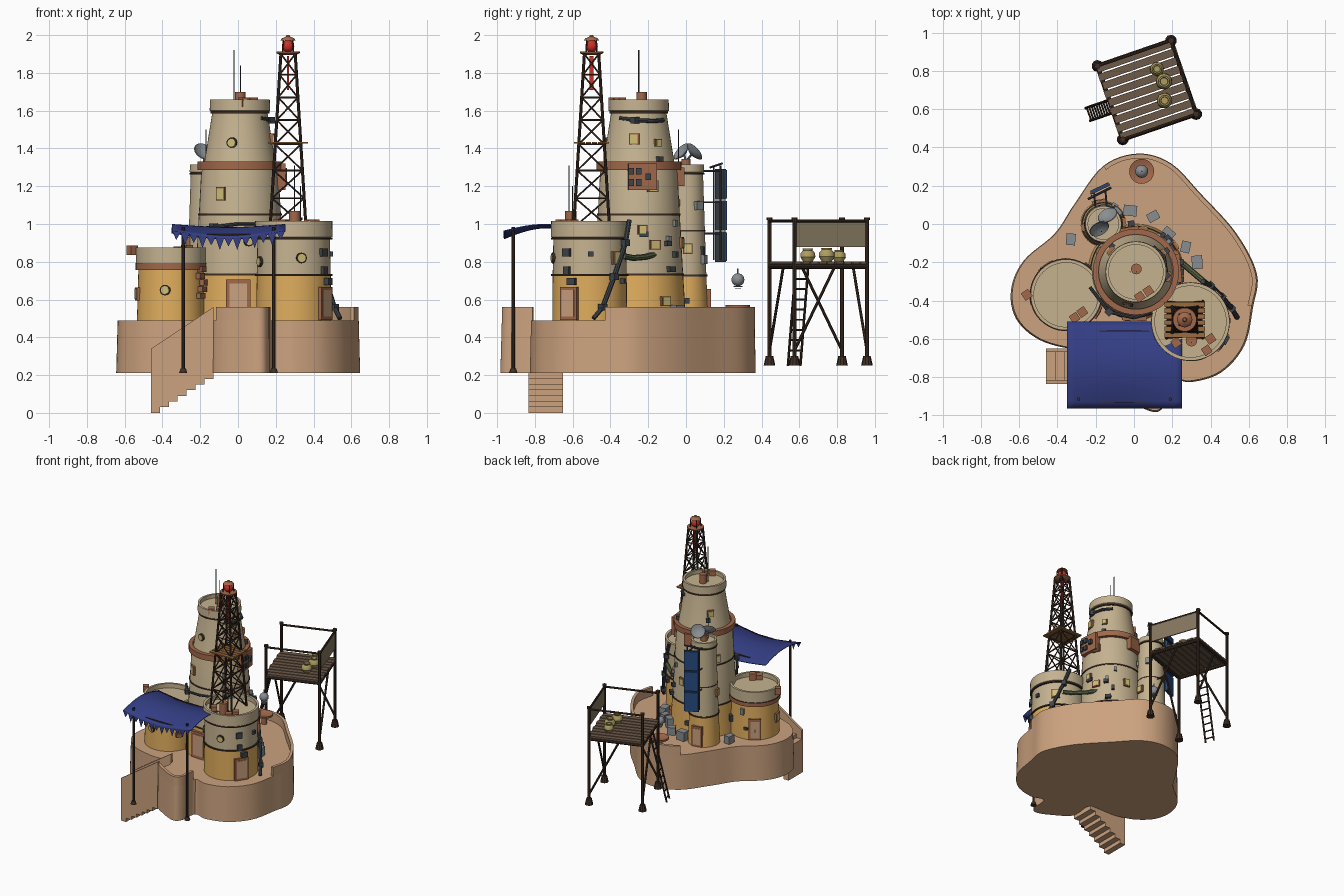
import bpy, bmesh, random
from math import sin, cos, pi, radians, atan2
from mathutils import Vector as V, Matrix as M

if "Cube" in bpy.data.objects:
    bpy.data.objects.remove(bpy.data.objects["Cube"])
random.seed(4)
COL = dict(tan=(.56, .45, .28), clay=(.60, .36, .21), ochre=(.75, .42, .11), rust=(.36, .14, .07),
           dark=(.05, .028, .018), wood=(.15, .10, .065), plank=(.32, .15, .05), blue=(.035, .05, .24),
           panel=(.02, .07, .22), grey=(.25, .27, .28), steel=(.05, .06, .07), yellow=(.62, .52, .18),
           red=(.6, .03, .02), olive=(.42, .34, .12), green=(.10, .13, .06), canvas=(.24, .19, .12))
MATS = {}

def obj(name, bm, col, angle=35):
    bmesh.ops.remove_doubles(bm, verts=bm.verts, dist=1e-5)
    bmesh.ops.recalc_face_normals(bm, faces=bm.faces)
    me = bpy.data.meshes.new(name)
    bm.to_mesh(me); bm.free()
    if col not in MATS:
        MATS[col] = bpy.data.materials.new(col)
        MATS[col].diffuse_color = (*COL[col], 1)
    me.materials.append(MATS[col])
    me.shade_smooth()
    me.set_sharp_from_angle(angle=radians(angle))
    o = bpy.data.objects.new(name, me)
    bpy.context.collection.objects.link(o)
    return o

def box(bm, loc, size, rz=0, tilt=0):
    m = M.Translation(loc) @ M.Rotation(rz, 4, 'Z') @ M.Rotation(tilt, 4, 'Y')
    bmesh.ops.create_cube(bm, size=1, matrix=m @ M.Diagonal((*size, 1)))

def bar(bm, a, b, r, r2=None, n=8):
    a, b = V(a), V(b); d = b - a
    m = M.Translation((a + b) / 2) @ d.to_track_quat('Z', 'Y').to_matrix().to_4x4()
    bmesh.ops.create_cone(bm, cap_ends=True, segments=n, radius1=r, radius2=r if r2 is None else r2, depth=d.length, matrix=m)

def path(bm, pts, r):
    for a, b in zip(pts, pts[1:]):
        bar(bm, a, b, r)

def lathe(bm, c, prof, n=48, closed=False, mat=M()):
    rings = [[bm.verts.new(V((c[0], c[1], c[2] if len(c) > 2 else 0)) + mat.to_3x3() @ V((r * cos(2*pi*i/n), r * sin(2*pi*i/n), z)))
              for i in range(n)] for r, z in prof]
    for a, b in list(zip(rings, rings[1:])) + ([(rings[-1], rings[0])] if closed else []):
        for i in range(n):
            bm.faces.new((a[i], a[(i+1) % n], b[(i+1) % n], b[i]))

def prism(bm, lo, hi):
    a, b = [bm.verts.new(p) for p in lo], [bm.verts.new(p) for p in hi]
    n = len(a)
    bm.faces.new(a); bm.faces.new(b)
    for i in range(n):
        bm.faces.new((a[i], a[(i+1) % n], b[(i+1) % n], b[i]))

# terrace: smooth outline with front landing
ctrl = [V(p) for p in [(.615, -.43), (.635, -.26), (.53, -.05), (.345, .157), (.19, .315), (.02, .365), (-.16, .30),
        (-.31, .1), (-.41, -.05), (-.57, -.19), (-.635, -.34), (-.61, -.49), (-.49, -.6), (-.31, -.65), (-.13, -.66),
        (-.13, -.83), (0, -.93), (.11, -.975), (.16, -.93), (.18, -.8), (.29, -.82), (.45, -.77), (.57, -.63)]]
line, N = [], len(ctrl)
for i in range(N):
    p0, p1, p2, p3 = (ctrl[(i + k) % N] for k in (-1, 0, 1, 2))
    for t in (k / 6 for k in range(6)):
        line.append(.5*(2*p1 + (p2-p0)*t + (2*p0 - 5*p1 + 4*p2 - p3)*t*t + (3*p1 - p0 - 3*p2 + p3)*t**3))
bm = bmesh.new()
prism(bm, [(p.x*1.012, p.y*1.008, .21) for p in line], [(p.x, p.y, .49) for p in line])
obj("terrace", bm, 'clay')
# raised parapets along back and landing
bm = bmesh.new()
for s, e in ((0, 37), (91, 114)):
    inner = []
    for k in range(s, e):
        t = (line[k+1] - line[k-1]).normalized()
        inner.append(line[k] + V((-t.y, t.x)) * .022)
    pts = line[s:e] + inner[::-1]
    prism(bm, [(*p, .48) for p in pts], [(*p, .56) for p in pts])
obj("parapet", bm, 'clay')

# side staircase with two cheek walls
saw = []
for i in range(7):
    saw += [(-.46 + .047*i, .03*i), (-.46 + .047*(i+1), .03*i)]
saw += [(-.131, .21)]
bm = bmesh.new()
for y0, y1 in ((-.835, -.815), (-.67, -.65)):
    prof = saw + [(-.13, .56), (-.46, .34)]
    prism(bm, [(x, y0, z) for x, z in prof], [(x, y1, z) for x, z in prof])
prof = saw + [(x, z + .27) for x, z in saw[::-1]]
prism(bm, [(x, -.82, z) for x, z in prof], [(x, -.66, z) for x, z in prof])
obj("staircase", bm, 'clay')

# round towers: centre, ochre base profile, tan upper profile, rust and dark bands
TW = {"main": ((.01, -.25), [(.25, .49), (.235, .73)],
               [(.235, .73), (.205, 1.27), (.188, 1.33), (.146, 1.59), (.16, 1.6), (.158, 1.66), (.142, 1.66), (.142, 1.63), (0, 1.63)]),
      "left": ((-.355, -.37), [(.18, .49), (.172, .77)],
               [(.185, .785), (.185, .875), (.168, .875), (.168, .84), (0, .84)]),
      "right": ((.295, -.51), [(.198, .49), (.196, .73)],
                [(.196, .73), (.192, .925), (.206, .93), (.204, 1.015), (.186, 1.015), (.186, .98), (0, .98)]),
      "rear": ((-.16, 0), [(.118, .49), (.108, .72)],
               [(.108, .72), (.09, 1.27), (.096, 1.275), (.094, 1.315), (.08, 1.315), (.08, 1.3), (0, 1.3)])}
for k, (c, low, up) in TW.items():
    bm = bmesh.new(); lathe(bm, c, low); obj(k + "_tower_base", bm, 'ochre')
    bm = bmesh.new(); lathe(bm, c, up); obj(k + "_tower_wall", bm, 'tan')
def bands(name, items, col):
    bm = bmesh.new()
    for k, r, z0, z1 in items:
        lathe(bm, TW[k][0], [(r - .03, z0), (r, z0), (r, z1), (r - .03, z1)], closed=True)
    obj(name, bm, col)
bands("rust_bands", [("main", .225, 1.285, 1.33), ("left", .187, .757, .787)], 'rust')
bands("dark_bands", [("main", .24, .728, .738), ("main", .222, 1.045, 1.055), ("main", .156, 1.585, 1.595), ("right", .205, .725, .735),
      ("right", .204, .917, .927), ("rear", .114, .722, .732), ("rear", .102, .96, .968), ("rear", .098, 1.262, 1.27), ("left", .19, .787, .792)], 'dark')

def radius(k, z):
    prof = TW[k][1] + TW[k][2]
    for (r0, z0), (r1, z1) in zip(prof, prof[1:]):
        if z0 <= z <= z1 and z1 > z0:
            return r0 + (r1 - r0) * (z - z0) / (z1 - z0)
    return prof[0][0]
def fix(bm, k, deg, z, w, h, d=.02):
    a, r, c = radians(deg), radius(k, z), TW[k][0]
    box(bm, (c[0] + r*cos(a), c[1] + r*sin(a), z), (d*2, w, h), a)

# framed doors and windows fixed to the walls
frames = [("main", -92, .60, .13, .21), ("right", -33, .58, .105, .175), ("left", 125, .575, .09, .165), ("rear", 100, .575, .08, .16),
          ("main", -118, 1.16, .05, .07), ("main", 20, 1.20, .06, .06), ("main", -8, 1.45, .055, .06), ("main", 35, 1.43, .04, .04),
          ("main", 22, .89, .06, .05), ("main", 5, .97, .05, .05), ("main", 35, .59, .06, .05), ("main", 80, .9, .05, .06),
          ("main", 150, 1.1, .05, .06), ("main", 140, 1.45, .05, .05), ("rear", 5, .87, .05, .055), ("rear", 190, .9, .04, .06),
          ("left", 190, .63, .06, .07), ("right", 45, .82, .06, .07)]
bf, bp, by = bmesh.new(), bmesh.new(), bmesh.new()
for k, a, z, w, h in frames:
    fix(bf, k, a, z, w, h, .012)
    fix(bp if h > .1 else by, k, a, z, w*.72, h*.8, .016)
obj("opening_frames", bf, 'rust'); obj("door_panels", bp, 'clay'); obj("window_panes", by, 'yellow')
br, bg = bmesh.new(), bmesh.new()
for k, deg, z in (("main", -104, 1.43), ("main", -78, .91), ("right", -78, .82), ("right", -155, .8), ("left", -100, .65)):
    a, r, c = radians(deg), radius(k, z), TW[k][0]
    u = V((cos(a), sin(a), 0)); p = V((*c, z)) + u*r
    bar(br, p - u*.02, p + u*.01, .028, n=20)
    bar(bg, p, p + u*.013, .021, n=20)
obj("porthole_rims", br, 'dark'); obj("porthole_glass", bg, 'yellow')

# oriel box and scattered wall equipment
bm = bmesh.new()
fix(bm, "main", 5, 1.25, .15, .14, .03); fix(bm, "main", 100, 1.25, .11, .1, .03)
for i in range(5):
    fix(bm, "left", -32 + 5*(i % 3), .62 + .035*i, .05, .03, .025)
obj("oriel_boxes", bm, 'rust')
b1, b2 = bmesh.new(), bmesh.new()
for i in range(30):
    k = random.choice(("main", "main", "left", "right", "rear"))
    z = random.uniform(.55, {"main": 1.5, "left": .74, "right": .9, "rear": 1.2}[k])
    fix(random.choice((b1, b2)), k, random.choice((-30, 10, 40, 60, 95, 130)) + random.uniform(-9, 9), z,
        random.uniform(.02, .05), random.uniform(.02, .05), random.uniform(.012, .025))
for y, z in ((-.29, 1.28), (-.25, 1.28), (-.29, 1.22), (-.25, 1.22), (-.2, 1.25)):
    box(b2, (.245, y, z), (.03, .028, .035))
obj("grey_wall_boxes", b1, 'grey'); obj("dark_wall_boxes", b2, 'steel')

# terrace crates
bm = bmesh.new()
for x, y, s in ((.17, -.06, .08), (.27, -.12, .06), (.1, .04, .06), (-.02, .07, .07), (.33, -.2, .07), (-.33, -.08, .06)):
    box(bm, (x, y, .49 + s/2), (s, s*.8, s), x*5)
obj("terrace_crates", bm, 'grey')

# roof chimneys, blocks and whip aerials
bm = bmesh.new()
for x, y, z, r, h in ((.012, -.235, 1.63, .028, .07), (.30, -.61, .98, .03, .09), (-.16, 0, 1.3, .025, .045)):
    bar(bm, (x, y, z), (x, y, z + h), r, n=16)
for x, y, z in ((.03, -.38, 1.645), (.075, -.35, 1.645), (-.27, -.46, .865), (-.31, -.49, .855), (-.56, -.37, .86), (.4, -.6, 1.), (.22, -.62, 1.), (.38, -.66, 1.)):
    box(bm, (x, y, z), (.045, .045, .05), .6)
obj("roof_chimneys", bm, 'rust')
bm = bmesh.new()
for x, y, z0, z1 in ((-.02, -.25, 1.64, 1.92), (.012, -.25, 1.69, 1.84), (.3, -.62, 1.06, 1.31), (.33, -.6, 1., 1.2), (-.17, -.04, 1.3, 1.5)):
    bar(bm, (x, y, z0), (x, y, z1), .003, n=6)
obj("whip_aerials", bm, 'steel')

# twin dishes on the rear tower
bm = bmesh.new()
for x, y, ang in ((-.19, -.01, .9), (-.13, .03, -.9)):
    m = M.Rotation(.5, 4, 'Z') @ M.Rotation(ang, 4, 'X')
    lathe(bm, (x, y, 1.37), [(0, 0), (.03, .006), (.055, .022), (.052, .025), (.028, .01), (0, .005)], 24, mat=m)
    bar(bm, (-.16, .0, 1.33), (x, y, 1.37), .006)
obj("dishes", bm, 'grey')

# solar panels on a bracket behind the rear tower
bp, bf = bmesh.new(), bmesh.new()
for z in (.88, 1.045, 1.21):
    box(bp, (-.18, .19, z), (.105, .012, .152), .45)
    box(bf, (-.177, .182, z), (.112, .01, .16), .45)
    for s in (-.03, .03):
        bar(bf, (-.17 + s, .07, z + .07), (-.18 + s, .18, z + .07), .005)
for s in (-.04, .04):
    bar(bf, (-.18 + s, .165 + s*.45, .81), (-.18 + s, .165 + s*.45, 1.31), .005)
bar(bf, (-.24, .13, 1.3), (-.12, .19, 1.32), .006)
obj("solar_panels", bp, 'panel'); obj("solar_frame", bf, 'steel')

# lattice mast on the right tower
cx, cy = .265, -.5
def leg(i, z):
    h = .095 - .057 * (z - .98) / .92
    return V((cx + h * (1, -1, -1, 1)[i % 4], cy + h * (1, 1, -1, -1)[i % 4], z))
bm = bmesh.new()
levels = [.98 + .92 * t for t in (0, .17, .33, .48, .62, .75, .88, 1)]
for i in range(4):
    bar(bm, leg(i, .98), leg(i, 1.9), .008)
    for a, b in zip(levels, levels[1:]):
        bar(bm, leg(i, a), leg(i+1, b), .0045, n=6)
        bar(bm, leg(i+1, a), leg(i, b), .0045, n=6)
        bar(bm, leg(i, b), leg(i+1, b), .0045, n=6)
obj("lattice_mast", bm, 'dark')
bm = bmesh.new()
for i in range(6):
    box(bm, (cx, cy - .08 + .032*i, 1.43), (.21, .026, .01))
obj("mast_platform", bm, 'plank')
bm = bmesh.new()
lathe(bm, (cx, cy), [(0, 1.895), (.045, 1.895), (.062, 1.905), (.062, 1.912), (0, 1.915)], 24)
lathe(bm, (cx, cy), [(0, 1.972), (.04, 1.972), (.034, 1.982), (.012, 1.992), (.008, 2.0), (0, 2.0)], 24)
obj("beacon_caps", bm, 'rust')
bm = bmesh.new()
bmesh.ops.create_uvsphere(bm, u_segments=20, v_segments=12, radius=.033, matrix=M.Translation((cx, cy, 1.942)))
box(bm, (cx, cy, 1.8), (.01, .022, .18))
obj("beacon_lamp", bm, 'red')
bm = bmesh.new()
for i in range(4):
    a = pi/4 + i*pi/2
    bar(bm, (cx + .04*cos(a), cy + .04*sin(a), 1.905), (cx + .036*cos(a), cy + .036*sin(a), 1.975), .004)
obj("beacon_cage", bm, 'dark')

# awning cloth, pennants and poles
def cloth(u, v):
    return V((-.35 + .6*u, -.965 + .455*v, .955 + .04*sin(pi*v) - .03*sin(pi*u)*(1 - .6*sin(pi*v)) + .01*(1-v)*abs(2*u-1)))
bm = bmesh.new()
g = [[bm.verts.new(cloth(i/16, j/12)) for i in range(17)] for j in range(13)]
for j in range(12):
    for i in range(16):
        bm.faces.new((g[j][i], g[j][i+1], g[j+1][i+1], g[j+1][i]))
aw = obj("awning_cloth", bm, 'blue')
mod = aw.modifiers.new("thickness", 'SOLIDIFY'); mod.thickness = .006
bm = bmesh.new()
for i in range(13):
    a, b = cloth(i/13, 0), cloth((i+1)/13, 0)
    bm.faces.new([bm.verts.new(p) for p in (a, b, (a+b)/2 - V((0, 0, .045 + .02*(i % 2))))])
obj("awning_pennants", bm, 'blue')
bm = bmesh.new()
for x in (-.29, .19):
    bar(bm, (x, -.915, .21), (x, -.915, .985), .009)
    bar(bm, (x, -.915, .21), (x, -.915, .235), .022, .014, 12)
for y in (-.93, -.56):
    box(bm, (-.05, y, cloth(.5, (y + .965)/.455).z + .004), (.26, .007, .01))
obj("awning_poles", bm, 'dark')

# pipes running over the walls
bm = bmesh.new()
path(bm, [(.36, -.30, 1.02), (.40, -.32, .9), (.46, -.38, .72), (.51, -.44, .56), (.54, -.49, .5)], .013)
path(bm, [(-.23, -.33, .97), (-.13, -.46, .985), (0, -.49, 1.0), (.1, -.46, 1.0)], .009)
path(bm, [(.12, -.35, 1.56), (.17, -.27, 1.55), (.155, -.17, 1.545), (.1, -.12, 1.55)], .011)
for x, y, z in ((.40, -.32, .9), (.46, -.38, .72), (.51, -.44, .56), (.17, -.27, 1.55), (-.13, -.46, .985)):
    box(bm, (x, y, z), (.035, .035, .035), .8)
obj("dark_pipes", bm, 'steel')
bm = bmesh.new()
path(bm, [(.2, -.16, .84), (.27, -.22, .825), (.34, -.28, .82), (.4, -.33, .83)], .016)
obj("green_pipe", bm, 'green')

# stilt lookout: local square rotated 19 degrees
T = M.Translation((.067, .70, 0)) @ M.Rotation(radians(19), 4, 'Z')
def P(x, y, z):
    return T @ V((x, y, z))
R = radians(19); h = .203
cs = [(-h, -h), (h, -h), (h, h), (-h, h)]
bm = bmesh.new()
for i, (x, y) in enumerate(cs):
    bar(bm, P(x, y, .26), P(x, y, 1.03), .011)
    bar(bm, P(x, y, .25), P(x, y, .30), .031, .02, 10)
    bar(bm, P(x, y, 1.02), P(x, y, 1.035), .016)
    x2, y2 = cs[(i+1) % 4]
    bar(bm, P(x, y, .775), P(x2, y2, .775), .012)
    bar(bm, P(x, y, .33), P(x + (x2-x)*.55, y + (y2-y)*.55, .77), .008)
    if i != 3:
        bar(bm, P(x, y, 1.015), P(x2, y2, 1.015), .008)
for s in (-.035, .035):
    bar(bm, P(-h, s - .02, .79), P(-h - .13, s - .02, .25), .007)
for i in range(10):
    t = (i + .5) / 10
    bar(bm, P(-h - .13*t, -.055, .79 - .54*t), P(-h - .13*t, .015, .79 - .54*t), .005)
obj("lookout_frame", bm, 'dark')
bm = bmesh.new()
for i in range(9):
    box(bm, P(0, -.188 + .047*i, .794), (.42 + .012*(i % 2), .039, .014), R)
obj("lookout_deck", bm, 'wood')
bm = bmesh.new()
box(bm, P(h, 0, .945), (.008, .39, .135), R)
obj("lookout_screen", bm, 'canvas')
bm = bmesh.new()
for x, y, s in ((.12, .81, .9), (.157, .745, 1.05), (.16, .645, 1)):
    lathe(bm, (x, y, .801), [(r*s, z*s) for r, z in ((0, 0), (.025, 0), (.04, .025), (.038, .045), (.025, .06), (.028, .068), (.02, .068), (.018, .05), (0, .05))], 20)
obj("lookout_pots", bm, 'olive')

# hovering probe above its landing ring
bm = bmesh.new()
bmesh.ops.create_uvsphere(bm, u_segments=20, v_segments=12, radius=.034, matrix=M.Translation((.04, .275, .705)))
bar(bm, (.04, .275, .73), (.04, .275, .765), .004)
for z, r in ((.667, .024), (.655, .016)):
    bar(bm, (.04, .275, z), (.04, .275, z + .004), r, n=16)
obj("hover_probe", bm, 'grey')
bm = bmesh.new()
lathe(bm, (.04, .275), [(0, .56), (.03, .56), (.065, .572), (.065, .558), (.02, .54), (.02, .49), (0, .49)], 28)
obj("landing_ring", bm, 'rust')

for m in bpy.data.materials:
    if m.users and not m.is_grease_pencil:
        m.use_nodes = True
        m.node_tree.nodes["Principled BSDF"].inputs["Base Color"].default_value = m.diffuse_color
